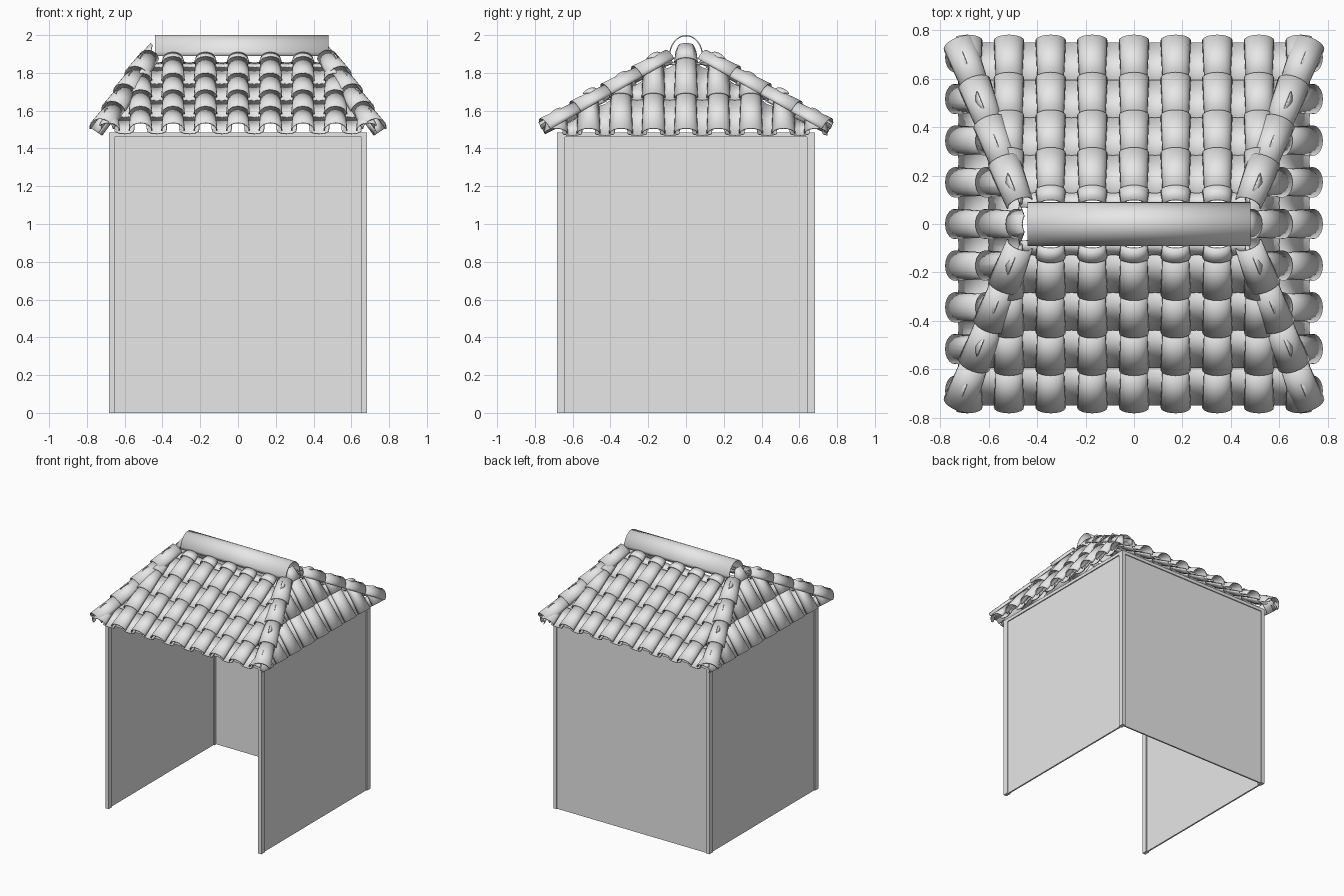
import bpy, bmesh, math
from mathutils import Vector

old = bpy.data.objects.get("Cube")
if old:
    bpy.data.objects.remove(old, do_unlink=True)

grey = bpy.data.materials.new("plain_grey")
grey.use_nodes = True
COLOUR = (0.8, 0.8, 0.8, 1)
grey.diffuse_color = COLOUR
grey.node_tree.nodes["Principled BSDF"].inputs["Base Color"].default_value = COLOUR

# Roof layout: hip corners at the eaves and ends of the ridge line
RIDGE_X, RIDGE_Z = 0.44, 1.92
EAVE_X, EAVE_Y, EAVE_Z = 0.72, 0.74, 1.50
PITCH = 0.172


def finish(name, bm, smooth=False):
    mesh = bpy.data.meshes.new(name)
    bm.to_mesh(mesh)
    bm.free()
    obj = bpy.data.objects.new(name, mesh)
    bpy.context.collection.objects.link(obj)
    mesh.materials.append(grey)
    if smooth:
        solid = obj.modifiers.new("thickness", 'SOLIDIFY')
        solid.thickness = 0.006
        solid.offset = 0
        bpy.ops.object.select_all(action='DESELECT')
        obj.select_set(True)
        bpy.context.view_layer.objects.active = obj
        bpy.ops.object.shade_smooth_by_angle(angle=math.radians(40))
    return obj


def box(name, lo, hi):
    bm = bmesh.new()
    bmesh.ops.create_cube(bm, size=1)
    lo, hi = Vector(lo), Vector(hi)
    for v in bm.verts:
        v.co = (lo + hi) / 2 + Vector(a * b for a, b in zip(v.co, hi - lo))
    return finish(name, bm)


def arch(bm, start, end, side, up, wide, high, seg=10):
    """Half-round tile; wide and high are (start, end) pairs."""
    rings = []
    for p, w, h in zip((start, end), wide, high):
        angles = [math.pi * i / seg for i in range(seg + 1)]
        rings.append([bm.verts.new(p + side * w * math.cos(a) + up * h * math.sin(a))
                      for a in angles])
    for i in range(seg):
        bm.faces.new((rings[0][i], rings[0][i + 1], rings[1][i + 1], rings[1][i]))


def roof_slope(name, out, side, eave, top, step, run, inner):
    """Rows of cover and pan tiles, trimmed along the two hips."""
    bm = bmesh.new()
    rise = (RIDGE_Z - EAVE_Z) / (run - inner)
    up = (out * rise + Vector((0, 0, 1))).normalized()

    def at(dist, col):
        z = EAVE_Z + rise * (run - dist)
        return out * dist + side * col * PITCH + Vector((0, 0, z))

    dist = eave
    while dist > top + 0.01:
        upper = max(dist - step - 0.015, top)
        for k in range(-4, 5):
            arch(bm, at(dist, k) + up * 0.004, at(upper, k), side, up,
                 (0.060, 0.051), (0.047, 0.038))
            arch(bm, at(dist, k + 0.5) + up * 0.004, at(upper, k + 0.5), side, up,
                 (0.050, 0.056), (-0.020, -0.026), 6)
        dist -= step
    # Trim with the upright planes through both hip lines
    for s in (-1, 1):
        ends = []
        for x, y in ((RIDGE_X, 0), (EAVE_X, EAVE_Y)):
            a, b = (x, y) if abs(out.x) > 0.5 else (y, x)
            ends.append(out * a + side * s * b)
        line = ends[1] - ends[0]
        normal = line.cross(Vector((0, 0, 1)))
        if normal.dot(side * s) < 0:
            normal.negate()
        bmesh.ops.bisect_plane(bm, geom=bm.verts[:] + bm.edges[:] + bm.faces[:],
                               plane_co=ends[0], plane_no=normal, clear_outer=True)
    return finish(name, bm, True)


# Tiled slopes
for name, s in (("front", -1), ("back", 1)):
    roof_slope(name + "_roof_tiles", Vector((0, s, 0)), Vector((1, 0, 0)),
               0.755, 0.08, 0.155, EAVE_Y, 0)
for name, s in (("right", -1), ("left", 1)):
    roof_slope(name + "_roof_tiles", Vector((s, 0, 0)), Vector((0, 1, 0)),
               0.735, 0.43, 0.125, EAVE_X, RIDGE_X)

# Hip caps: overlapping tapered tiles down each corner
for xn, sx in (("right", -1), ("left", 1)):
    for yn, sy in (("front", -1), ("back", 1)):
        bm = bmesh.new()
        ridge = Vector((sx * RIDGE_X, 0, RIDGE_Z))
        corner = Vector((sx * EAVE_X, sy * EAVE_Y, EAVE_Z))
        side = (corner - ridge).cross(Vector((0, 0, 1))).normalized()
        up = side.cross(corner - ridge).normalized()
        count = 4
        for i in range(count):
            t0 = 1 - i * 0.88 / count
            t1 = max(t0 - 0.88 / count - 0.02, 0.11)
            arch(bm, ridge.lerp(corner, t0) + up * 0.004, ridge.lerp(corner, t1),
                 side, up, (0.066, 0.054), (0.062, 0.052))
        finish(f"{yn}_{xn}_hip_cap", bm, True)

# Ridge cap
bm = bmesh.new()
arch(bm, Vector((-0.44, 0, 1.89)), Vector((0.48, 0, 1.89)), Vector((0, 1, 0)),
     Vector((0, 0, 1)), (0.087, 0.087), (0.107, 0.107), 16)
finish("ridge_cap", bm, True)

# Corner posts
OUT, TOP = 0.683, 1.485
for xn, sx in (("right", -1), ("left", 1)):
    for yn, sy in (("front", -1), ("back", 1)):
        xs = sorted((sx * OUT, sx * 0.655))
        ys = sorted((sy * OUT, sy * 0.64))
        box(f"{yn}_{xn}_post", (xs[0], ys[0], 0), (xs[1], ys[1], TOP))

# Walls on three sides, with top beams all round
for name, s in (("right", -1), ("left", 1)):
    xs = sorted((s * 0.675, s * 0.663))
    box(name + "_wall", (xs[0], -0.64, 0), (xs[1], 0.64, 1.46))
    xs = sorted((s * OUT, s * 0.655))
    box(name + "_beam", (xs[0], -0.64, 1.46), (xs[1], 0.64, TOP))
box("back_wall", (-0.655, 0.663, 0), (0.655, 0.675, 1.46))
for name, s in (("front", -1), ("back", 1)):
    ys = sorted((s * OUT, s * 0.655))
    box(name + "_beam", (-0.655, ys[0], 1.46), (0.655, ys[1], TOP))
